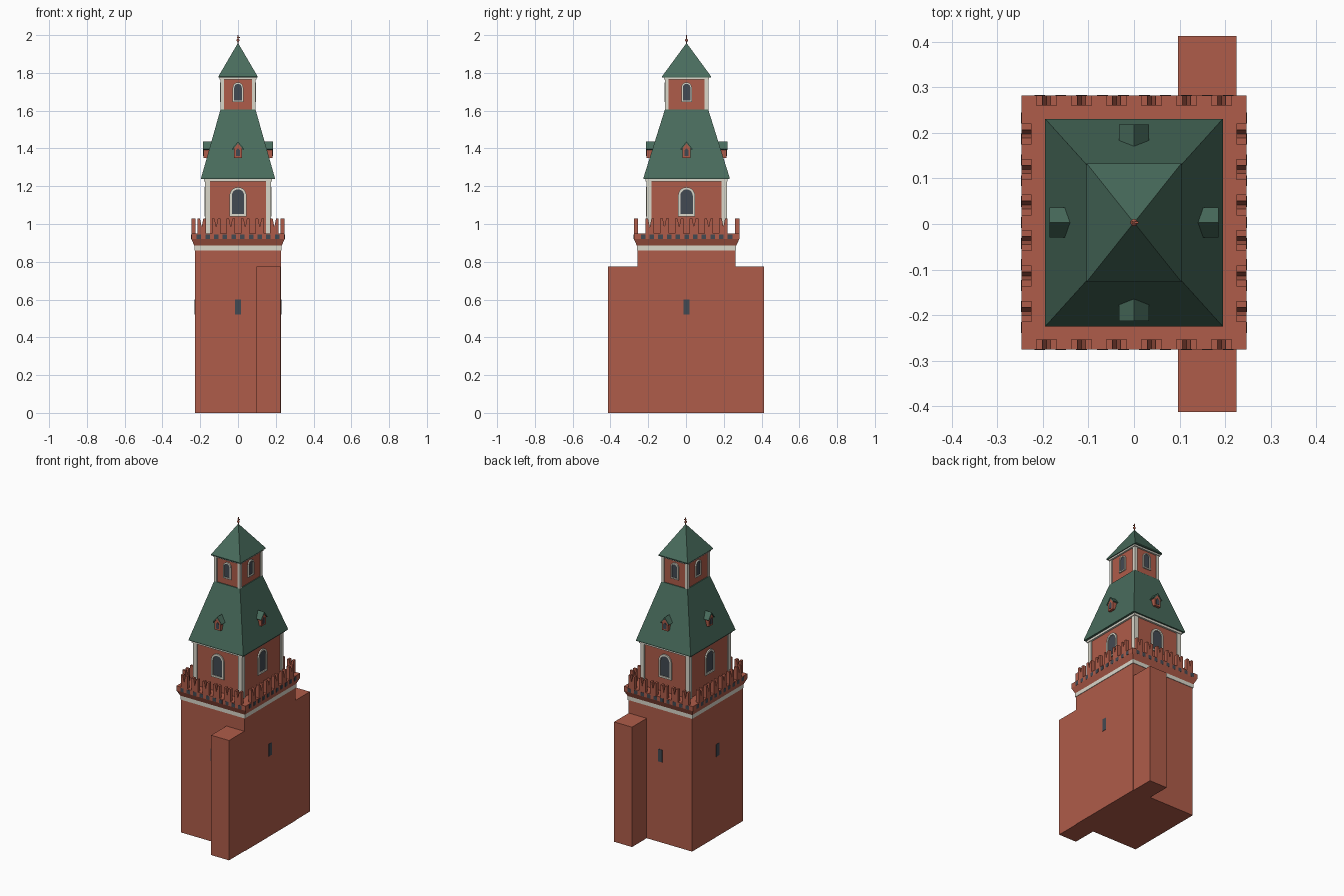
import bpy, bmesh, math
from mathutils import Vector

cube = bpy.data.objects.get("Cube")
if cube:
    bpy.data.objects.remove(cube, do_unlink=True)

CY = 0.003  # tower centre in y


def material(name, r, g, b):
    m = bpy.data.materials.new(name)
    m.use_nodes = True
    m.diffuse_color = (r, g, b, 1)
    bsdf = next(n for n in m.node_tree.nodes if n.type == 'BSDF_PRINCIPLED')
    bsdf.inputs["Base Color"].default_value = (r, g, b, 1)
    return m


BRICK = material("brick_red", 0.43, 0.107, 0.067)
GREEN = material("roof_green", 0.066, 0.15, 0.108)
STONE = material("pale_stone", 0.70, 0.68, 0.59)
DARK = material("dark_slate", 0.055, 0.068, 0.085)


def finish(name, bm, mat):
    bmesh.ops.recalc_face_normals(bm, faces=bm.faces)
    mesh = bpy.data.meshes.new(name)
    bm.to_mesh(mesh)
    bm.free()
    mesh.materials.append(mat)
    obj = bpy.data.objects.new(name, mesh)
    bpy.context.collection.objects.link(obj)
    return obj


def loft(bm, loops):
    """Skin closed loops of points and cap both ends."""
    rings = [[bm.verts.new(p) for p in loop] for loop in loops]
    for a, b in zip(rings, rings[1:]):
        for i in range(len(a)):
            j = (i + 1) % len(a)
            bm.faces.new((a[i], a[j], b[j], b[i]))
    bm.faces.new(rings[0])
    bm.faces.new(rings[-1])


def tier(name, mat, *levels):
    """Rectangular stack; each level is (half x, half y, z)."""
    bm = bmesh.new()
    loft(bm, [[(sx * hx, CY + sy * hy, z) for sx, sy in
               ((-1, -1), (1, -1), (1, 1), (-1, 1))] for hx, hy, z in levels])
    bmesh.ops.remove_doubles(bm, verts=bm.verts, dist=0.0005)
    return finish(name, bm, mat)


def box(bm, x0, x1, y0, y1, z0, z1):
    loft(bm, [[(x0, y0, z), (x1, y0, z), (x1, y1, z), (x0, y1, z)] for z in (z0, z1)])


def place(side, u, out, z):
    """Point on one of four sides: u along the wall, out from the centre."""
    a = side * math.pi / 2
    c, s = round(math.cos(a)), round(math.sin(a))
    return Vector((u * c + out * s, CY + u * s - out * c, z))


def prism(bm, side, profile, inner, outer, shift=0):
    loft(bm, [[place(side, u + shift, d, z) for u, z in profile] for d in (inner, outer)])


def rect(w, z0, z1):
    return [(-w, z0), (w, z0), (w, z1), (-w, z1)]


def arch(w, z0, z1, steps=10):
    spring = z1 - w
    return [(-w, z0), (w, z0)] + [
        (w * math.cos(math.pi * i / steps), spring + w * math.sin(math.pi * i / steps))
        for i in range(steps + 1)]


def ring(bm, side, outer_loop, inner_loop, back, front):
    """Raised frame between two matching outlines."""
    corners = ((outer_loop, back), (outer_loop, front), (inner_loop, front), (inner_loop, back))
    strips = [[bm.verts.new(place(side, u, d, z)) for u, z in lp] for lp, d in corners]
    for a, b in zip(strips, strips[1:] + strips[:1]):
        for i in range(len(a)):
            j = (i + 1) % len(a)
            bm.faces.new((a[i], a[j], b[j], b[i]))


def windows(name, halves, w, z0, z1, rim):
    frames, panes = bmesh.new(), bmesh.new()
    for side in range(4):
        d = halves[1 - side % 2]
        ring(frames, side, arch(w, z0, z1), arch(w - rim, z0 + rim, z1 - rim), d - 0.002, d + 0.008)
        prism(panes, side, arch(w - rim, z0 + rim, z1 - rim), d - 0.002, d + 0.002)
    finish(name + "_frames", frames, STONE)
    finish(name + "_panes", panes, DARK)


def pilasters(name, hx, hy, w, z0, z1):
    bm = bmesh.new()
    for sx in (-1, 1):
        for sy in (-1, 1):
            xs = sorted((sx * hx, sx * (hx - w)))
            ys = sorted((CY + sy * hy, CY + sy * (hy - w)))
            box(bm, *xs, *ys, z0, z1)
    finish(name, bm, STONE)


# Adjoining wall stubs
for name, y0, y1 in (("front_wall", -0.413, -0.25), ("back_wall", 0.25, 0.413)):
    bm = bmesh.new()
    box(bm, 0.097, 0.225, y0, y1, 0, 0.775)
    finish(name, bm, BRICK)

# Main shaft, stone band and flared parapet
tier("tower_shaft", BRICK, (0.228, 0.26, 0), (0.228, 0.26, 0.87))
tier("stone_band", STONE, (0.231, 0.263, 0.86), (0.231, 0.263, 0.885))
tier("parapet", BRICK, (0.231, 0.263, 0.885), (0.247, 0.279, 0.92), (0.247, 0.279, 0.95))

slits = bmesh.new()
for side in range(4):
    d = (0.228, 0.26)[1 - side % 2]
    prism(slits, side, rect(0.015, 0.52, 0.6), d - 0.002, d + 0.002)
finish("slit_windows", slits, DARK)

# Swallow-tailed merlons and the dark openings beneath them
merlons, openings = bmesh.new(), bmesh.new()
tail = [(-0.023, 0.945), (0.023, 0.945), (0.023, 1.03), (0.009, 1.03),
        (0, 0.985), (-0.009, 1.03), (-0.023, 1.03)]
for side in range(4):
    out = (0.247, 0.279)[1 - side % 2]
    pitch = (0.077, 0.078)[side % 2]
    for i in range(6):
        prism(merlons, side, tail, out - 0.022, out, (i - 2.5) * pitch)
    count = (10, 11)[side % 2]
    for i in range(count):
        prism(openings, side, rect(0.012, 0.921, 0.945), out - 0.002, out + 0.001,
              (i - (count - 1) / 2) * 0.046)
finish("merlons", merlons, BRICK)
finish("parapet_openings", openings, DARK)

# Middle storey
MID = (0.169, 0.206)
tier("middle_storey", BRICK, (*MID, 0.945), (*MID, 1.235))
pilasters("middle_pilasters", 0.176, 0.213, 0.028, 0.945, 1.23)
tier("middle_cornice", STONE, (0.181, 0.218, 1.224), (0.181, 0.218, 1.242))
windows("middle_window", MID, 0.045, 1.04, 1.195, 0.012)

# Lower roof
tier("lower_roof", GREEN, (0.195, 0.228, 1.238), (0.195, 0.228, 1.245), (0.093, 0.115, 1.605))

# Dormers with gabled roofs
houses, covers, lights = bmesh.new(), bmesh.new(), bmesh.new()
gable = rect(0.021, 1.35, 1.402)[:3] + [(0, 1.428), (-0.021, 1.402)]
chevron = [(-0.033, 1.396), (0, 1.437), (0.033, 1.396), (0.028, 1.392), (0, 1.427), (-0.028, 1.392)]
light = rect(0.011, 1.36, 1.39)[:3] + [(0, 1.402), (-0.011, 1.39)]
for side in range(4):
    out = (0.182, 0.212)[1 - side % 2]
    prism(houses, side, gable, out - 0.055, out)
    prism(covers, side, chevron, out - 0.048, out + 0.004)
    prism(lights, side, light, out - 0.002, out + 0.002)
finish("dormer_walls", houses, BRICK)
finish("dormer_roofs", covers, GREEN)
finish("dormer_panes", lights, DARK)

# Upper storey and its roof
TOP = (0.087, 0.109)
tier("upper_storey", BRICK, (*TOP, 1.59), (*TOP, 1.775))
pilasters("upper_pilasters", 0.093, 0.115, 0.019, 1.6, 1.77)
tier("upper_cornice", STONE, (0.098, 0.12, 1.765), (0.098, 0.12, 1.778))
windows("upper_window", TOP, 0.028, 1.645, 1.75, 0.008)
tier("upper_roof", GREEN, (0.104, 0.13, 1.775), (0.104, 0.13, 1.781), (0.001, 0.001, 1.957))

# Finial: pole, ball and small vane
bm = bmesh.new()
box(bm, -0.002, 0.002, CY - 0.002, CY + 0.002, 1.95, 2.0)
box(bm, -0.004, 0.01, CY - 0.002, CY + 0.002, 1.984, 1.989)
finish("finial_pole", bm, BRICK)
bm = bmesh.new()
bmesh.ops.create_uvsphere(bm, u_segments=10, v_segments=6, radius=0.008)
bmesh.ops.translate(bm, verts=bm.verts, vec=(0, CY, 1.972))
finish("finial_ball", bm, BRICK)
